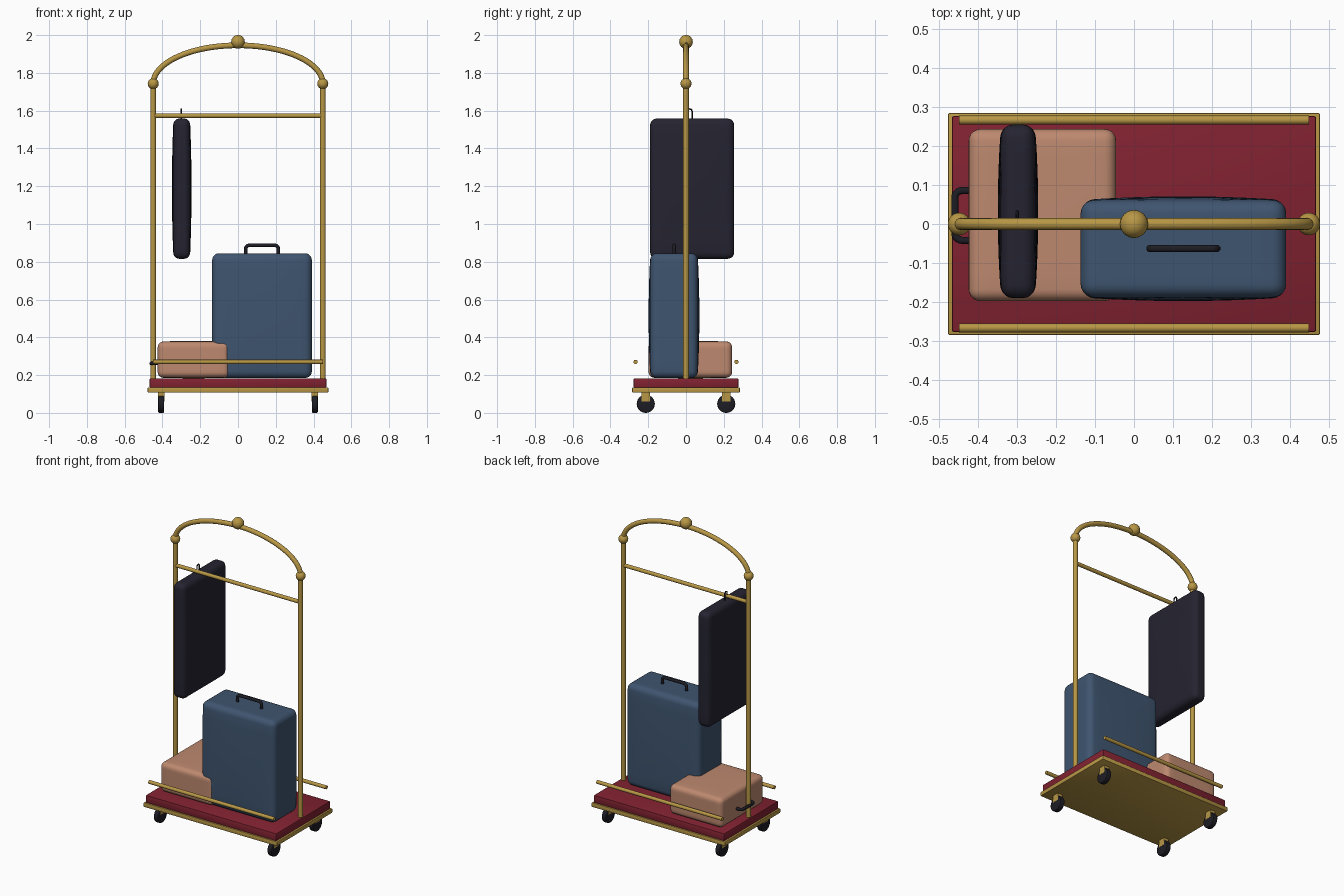
import bpy, bmesh, math
from mathutils import Vector, Matrix

if "Cube" in bpy.data.objects:
    bpy.data.objects.remove(bpy.data.objects["Cube"], do_unlink=True)


def material(name, rgb):
    m = bpy.data.materials.new(name)
    m.use_nodes = True
    m.diffuse_color = (*rgb, 1)
    m.node_tree.nodes["Principled BSDF"].inputs["Base Color"].default_value = (*rgb, 1)
    return m


BRASS = material("brass", (0.48, 0.31, 0.06))
RED = material("red_carpet", (0.22, 0.016, 0.03))
BLUE = material("blue_shell", (0.049, 0.09, 0.16))
TAN = material("tan_leather", (0.51, 0.25, 0.16))
NIGHT = material("dark_fabric", (0.018, 0.017, 0.03))
BLACK = material("black_rubber", (0.012, 0.012, 0.018))


def finish(bm, name, mat, angle=40):
    bmesh.ops.recalc_face_normals(bm, faces=bm.faces)
    mesh = bpy.data.meshes.new(name)
    bm.to_mesh(mesh)
    bm.free()
    mesh.materials.append(mat)
    ob = bpy.data.objects.new(name, mesh)
    bpy.context.collection.objects.link(ob)
    bpy.ops.object.select_all(action="DESELECT")
    ob.select_set(True)
    bpy.context.view_layer.objects.active = ob
    bpy.ops.object.shade_smooth_by_angle(angle=math.radians(angle))
    return ob


def box(name, lo, hi, mat, bevel=0.0, segments=2, bulge_axis=None, bulge=0.0):
    """Rounded box between two corners; bulge swells it along one axis."""
    lo, hi = Vector(lo), Vector(hi)
    half, mid = (hi - lo) / 2, (hi + lo) / 2
    bm = bmesh.new()
    bmesh.ops.create_cube(bm, size=2)
    bmesh.ops.scale(bm, vec=half, verts=bm.verts)
    if bevel:
        bmesh.ops.bevel(bm, geom=bm.edges[:], offset=bevel, segments=segments,
                        profile=0.5, affect="EDGES")
    if bulge_axis is not None:
        long_edges = [e for e in bm.edges if e.calc_length() > bevel]
        bmesh.ops.subdivide_edges(bm, edges=long_edges, cuts=9, use_grid_fill=True)
        others = [a for a in range(3) if a != bulge_axis]
        for v in bm.verts:
            fall = 1.0
            for a in others:
                fall *= 1 - (v.co[a] / half[a]) ** 2
            # full thickness at the middle, slightly thinner at the rim
            v.co[bulge_axis] *= 1 - bulge * (1 - max(fall, 0))
    bmesh.ops.translate(bm, vec=mid, verts=bm.verts)
    return finish(bm, name, mat)


def ball(name, centre, radius, mat):
    bm = bmesh.new()
    bmesh.ops.create_uvsphere(bm, u_segments=24, v_segments=16, radius=radius,
                              matrix=Matrix.Translation(centre))
    return finish(bm, name, mat, 60)


def tube(name, points, radius, mat, sides=16):
    """Capped round tube swept along a path."""
    pts = [Vector(p) for p in points]
    bm = bmesh.new()
    rings = []
    side = None
    for i, p in enumerate(pts):
        t = (pts[min(i + 1, len(pts) - 1)] - pts[max(i - 1, 0)]).normalized()
        side = t.orthogonal() if side is None else side - t * side.dot(t)
        side.normalize()
        up = t.cross(side)
        rings.append([bm.verts.new(p + radius * (side * math.cos(a) + up * math.sin(a)))
                      for a in (math.tau * k / sides for k in range(sides))])
    for a, b in zip(rings, rings[1:]):
        for k in range(sides):
            n = (k + 1) % sides
            bm.faces.new((a[k], a[n], b[n], b[k]))
    bm.faces.new(rings[0])
    bm.faces.new(rings[-1])
    return finish(bm, name, mat)


def handle(name, centre, along, out, width, height, radius, mat):
    """U-shaped grip with rounded corners, standing on a surface."""
    c, along, out = Vector(centre), Vector(along), Vector(out)
    r = 0.018
    pts = [c - along * width / 2 - out * 0.015]
    for sign, start in ((-1, math.pi), (1, math.pi / 2)):
        hub = c + along * sign * (width / 2 - r) + out * (height - r)
        for k in range(6):
            a = start - math.pi / 2 * k / 5
            pts.append(hub + r * (along * math.cos(a) + out * math.sin(a)))
    pts.append(c + along * width / 2 - out * 0.015)
    return tube(name, pts, radius, mat, 12)


# Platform
box("base_frame", (-0.478, -0.285, 0.107), (0.478, 0.285, 0.135), BRASS, 0.004)
box("carpet_deck", (-0.468, -0.277, 0.133), (0.468, 0.277, 0.183), RED, 0.005)

# Casters
for sx, x_name in ((1, "left"), (-1, "right")):
    for sy, y_name in ((-1, "front"), (1, "back")):
        x, y = sx * 0.407, sy * 0.213
        tag = f"{y_name}_{x_name}"
        bm = bmesh.new()
        bmesh.ops.create_cone(bm, cap_ends=True, segments=28, radius1=0.048,
                              radius2=0.048, depth=0.032)
        rims = [e for e in bm.edges if abs(e.verts[0].co.z - e.verts[1].co.z) < 1e-5]
        bmesh.ops.bevel(bm, geom=rims, offset=0.006, segments=2, profile=0.5,
                        affect="EDGES")
        bmesh.ops.transform(bm, verts=bm.verts, matrix=Matrix.Translation((x, y, 0.048))
                            @ Matrix.Rotation(math.pi / 2, 4, "Y"))
        finish(bm, f"wheel_{tag}", BLACK)
        box(f"caster_fork_{tag}", (x - 0.017, y - 0.023, 0.06),
            (x + 0.017, y + 0.023, 0.109), BRASS)

# Posts, finials and arch
POST_X, POST_TOP = 0.449, 1.743
for sx, side_name in ((1, "left"), (-1, "right")):
    x = sx * POST_X
    tube(f"post_{side_name}", [(x, 0, 0.17), (x, 0, POST_TOP)], 0.015, BRASS)
    ball(f"post_finial_{side_name}", (x, 0, POST_TOP), 0.029, BRASS)
arch = [(-POST_X * math.cos(math.pi * k / 40), 0, POST_TOP + 0.203 * math.sin(math.pi * k / 40))
        for k in range(41)]
tube("top_arch", arch, 0.015, BRASS)
ball("top_finial", (0, 0, 1.964), 0.036, BRASS)

# Rails
tube("hanging_rail", [(-POST_X, 0, 1.573), (POST_X, 0, 1.573)], 0.012, BRASS)
for sy, name in ((-1, "front"), (1, "back")):
    tube(f"side_rail_{name}", [(-POST_X, sy * 0.267, 0.27), (POST_X, sy * 0.267, 0.27)],
         0.0115, BRASS)

# Upright suitcase
box("blue_suitcase", (-0.137, -0.198, 0.185), (0.391, 0.071, 0.845), BLUE, 0.036, 5, 1, 0.07)
handle("blue_suitcase_handle", (0.127, -0.063, 0.84), (1, 0, 0), (0, 0, 1),
       0.172, 0.047, 0.0095, BLACK)

# Lying suitcase
box("tan_suitcase", (-0.425, -0.198, 0.183), (-0.046, 0.244, 0.381), TAN, 0.03, 5, 2, 0.04)
handle("tan_suitcase_handle", (-0.42, 0.022, 0.262), (0, 1, 0), (-1, 0, 0),
       0.128, 0.04, 0.0095, BLACK)

# Hanging garment bag and its hook
box("garment_bag", (-0.35, -0.19, 0.816), (-0.246, 0.255, 1.558), NIGHT, 0.034, 5, 0, 0.16)
hook = [(-0.3, 0.032, 1.54), (-0.3, 0.032, 1.593)]
hook += [(-0.3, 0.02 + 0.012 * math.cos(math.pi * k / 8), 1.597 + 0.012 * math.sin(math.pi * k / 8))
         for k in range(9)]
hook.append((-0.3, 0.008, 1.585))
tube("garment_bag_hook", hook, 0.004, BLACK, 8)
